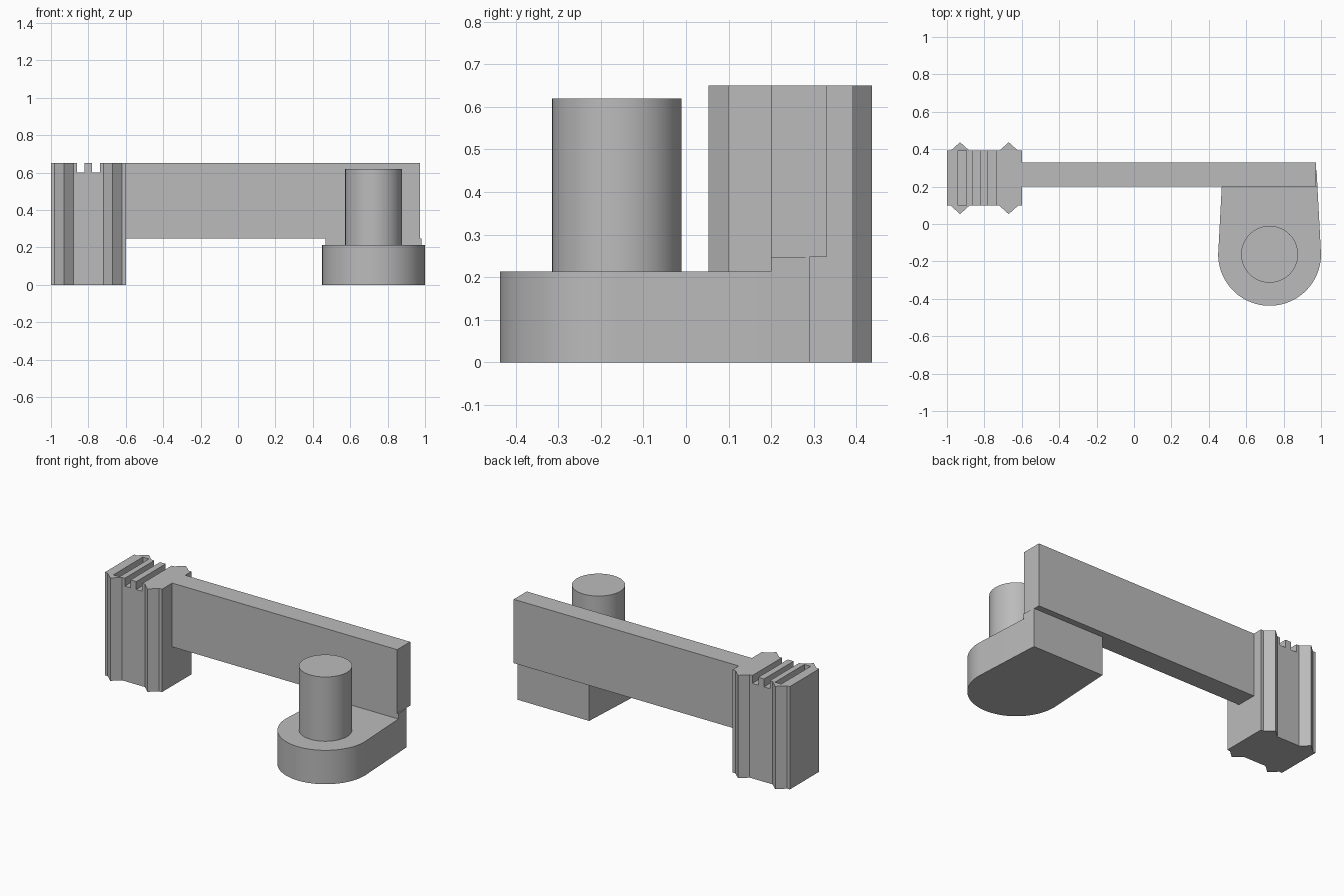
import bpy, bmesh, math

cube = bpy.data.objects.get("Cube")
if cube:
    bpy.data.objects.remove(cube, do_unlink=True)

# Single plain grey
grey = bpy.data.materials.new("plain_grey")
grey.use_nodes = True
colour = (0.5, 0.5, 0.5, 1)
grey.diffuse_color = colour
grey.node_tree.nodes["Principled BSDF"].inputs["Base Color"].default_value = colour


def prism(name, outline, z0, z1, smooth=False):
    """Extrude a plan outline from z0 up to z1."""
    bm = bmesh.new()
    base = bm.faces.new([bm.verts.new((x, y, z0)) for x, y in outline])
    top = bmesh.ops.extrude_face_region(bm, geom=[base])["geom"]
    verts = [v for v in top if isinstance(v, bmesh.types.BMVert)]
    bmesh.ops.translate(bm, verts=verts, vec=(0, 0, z1 - z0))
    bmesh.ops.recalc_face_normals(bm, faces=bm.faces)
    mesh = bpy.data.meshes.new(name)
    bm.to_mesh(mesh)
    bm.free()
    mesh.materials.append(grey)
    obj = bpy.data.objects.new(name, mesh)
    bpy.context.collection.objects.link(obj)
    bpy.ops.object.select_all(action="DESELECT")
    obj.select_set(True)
    bpy.context.view_layer.objects.active = obj
    if smooth:
        bpy.ops.object.shade_smooth_by_angle(angle=math.radians(30))
    return obj


def rect(x0, x1, y0, y1):
    return [(x0, y0), (x1, y0), (x1, y1), (x0, y1)]


def arc(cx, cy, r, start, end, steps):
    angles = [math.radians(start + (end - start) * i / steps) for i in range(steps + 1)]
    return [(cx + r * math.cos(a), cy + r * math.sin(a)) for a in angles]


# Ribbed head: a block with two pointed ridges on both the front and the back
TOP, MID_Y, HALF_Y, PEAK_Y = 0.65, 0.245, 0.147, 0.192
side = [(-1, HALF_Y)]
for ridge_x in (-0.93, -0.67):
    side += [(ridge_x - 0.05, HALF_Y), (ridge_x, PEAK_Y), (ridge_x + 0.05, HALF_Y)]
side.append((-0.6, HALF_Y))
outline = [(x, MID_Y - y) for x, y in side] + [(x, MID_Y + y) for x, y in reversed(side)]
head = prism("ribbed_head", outline, 0, TOP)

# Slots in the head: one closed by the ridges, two running right through
for x0, x1, half in ((-0.94, -0.896, HALF_Y), (-0.86, -0.82, 0.3), (-0.78, -0.738, 0.3)):
    cutter = prism("slot_cutter", rect(x0, x1, MID_Y - half, MID_Y + half), 0.6, 0.75)
    cutter.hide_render = True
    mod = head.modifiers.new("slot", "BOOLEAN")
    mod.operation = "DIFFERENCE"
    mod.solver = "EXACT"
    mod.object = cutter
    bpy.context.view_layer.objects.active = head
    bpy.ops.object.modifier_apply(modifier=mod.name)
    bpy.data.objects.remove(cutter, do_unlink=True)

# Long flat arm
prism("arm", rect(-0.6, 0.973, 0.2, 0.33), 0.247, TOP)

# Foot: rounded front, sides tapering towards the back
CX, CY, R = 0.725, -0.162, 0.275
foot = arc(CX, CY, R, 180, 360, 48) + [(CX + 0.251, 0.29), (CX - 0.251, 0.29)]
prism("foot", foot, 0, 0.214, smooth=True)

# Riser joining the foot to the underside of the arm
riser = [(CX - 0.256, 0.2), (CX + 0.256, 0.2), (CX + 0.251, 0.29), (CX - 0.251, 0.29)]
prism("foot_riser", riser, 0.214, 0.247)

# Round post standing on the foot
prism("post", arc(CX, CY, 0.152, 0, 360, 64)[:-1], 0.214, 0.62, smooth=True)
